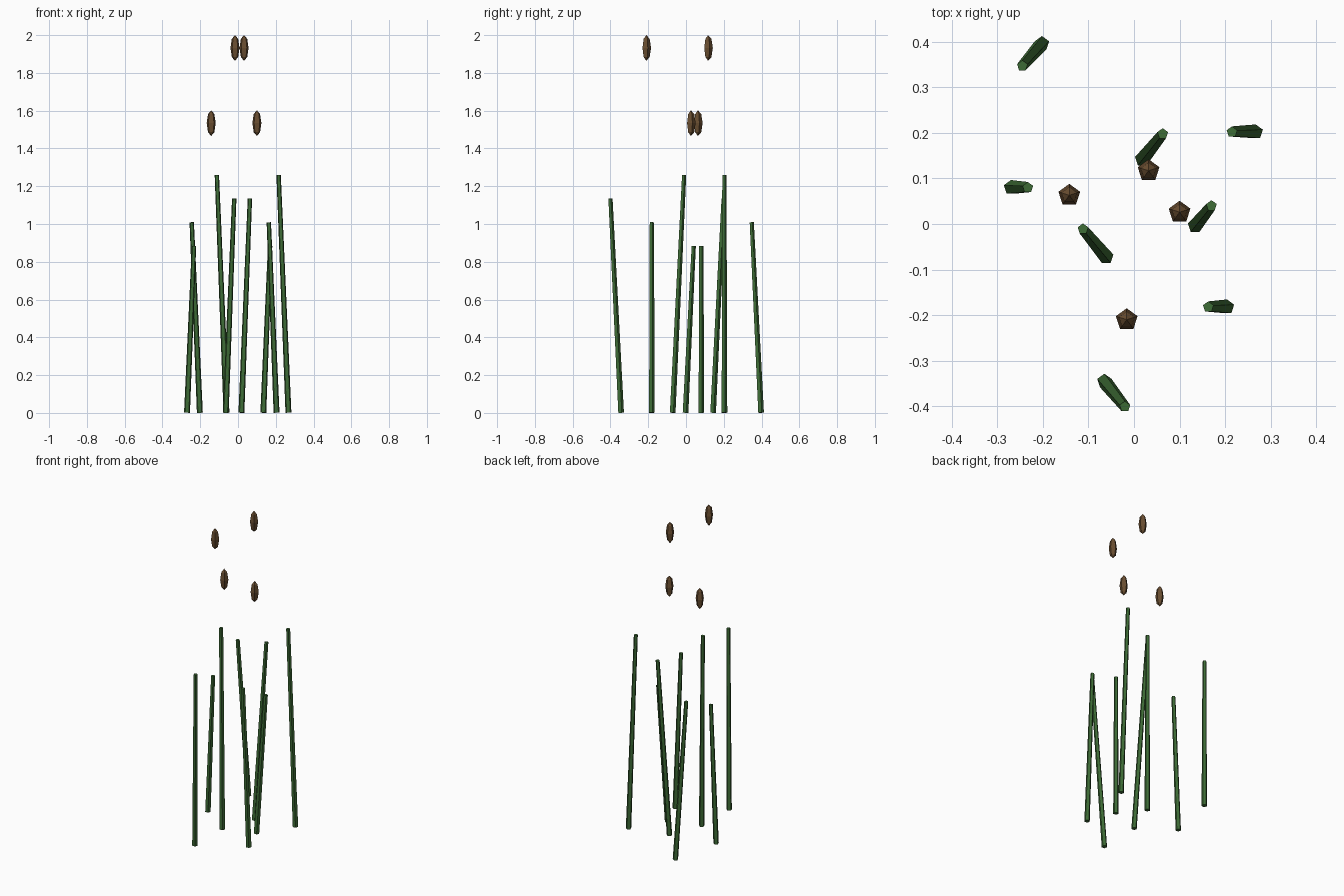
import bpy, bmesh
from math import sin, cos, pi
from mathutils import Vector, Matrix

if "Cube" in bpy.data.objects:
    bpy.data.objects.remove(bpy.data.objects["Cube"])

SIDES = 5


def material(name, rgb):
    m = bpy.data.materials.new(name)
    m.diffuse_color = (*rgb, 1)
    m.use_nodes = True
    m.node_tree.nodes["Principled BSDF"].inputs["Base Color"].default_value = m.diffuse_color
    return m


def make_object(name, bm, mat, location):
    bmesh.ops.recalc_face_normals(bm, faces=bm.faces)
    mesh = bpy.data.meshes.new(name)
    bm.to_mesh(mesh)
    bm.free()
    mesh.materials.append(mat)
    obj = bpy.data.objects.new(name, mesh)
    obj.location = location
    bpy.context.collection.objects.link(obj)
    return obj


def lathe(profile):
    """Five-sided solid from (radius, z) rings; zero radius makes a pole."""
    bm = bmesh.new()
    for r, z in profile:
        for i in range(SIDES):
            a = pi / 2 + 2 * pi * i / SIDES
            bm.verts.new((r * cos(a), r * sin(a), z))
    bm.verts.ensure_lookup_table()
    v = bm.verts
    for k in range(len(profile) - 1):
        for i in range(SIDES):
            j = (i + 1) % SIDES
            a, b = k * SIDES, (k + 1) * SIDES
            bm.faces.new((v[a + i], v[a + j], v[b + j], v[b + i]))
    for start in (0, (len(profile) - 1) * SIDES):
        if profile[start // SIDES][0] > 0:
            bm.faces.new([v[start + i] for i in range(SIDES)])
    bmesh.ops.remove_doubles(bm, verts=bm.verts[:], dist=1e-5)
    return bm


green = material("reed_green", (0.047, 0.147, 0.036))
brown = material("seed_brown", (0.14, 0.075, 0.03))

# Leaning tapered reeds: base x, base y, top x, top y, height
reeds = [
    (-0.202, 0.396, -0.245, 0.347, 1.01),
    (0.267, 0.202, 0.215, 0.202, 1.26),
    (-0.270, 0.080, -0.233, 0.080, 0.885),
    (0.018, 0.142, 0.063, 0.198, 1.135),
    (0.134, -0.004, 0.170, 0.040, 0.885),
    (-0.061, -0.072, -0.112, -0.011, 1.26),
    (0.204, -0.182, 0.163, -0.182, 1.01),
    (-0.065, -0.345, -0.020, -0.401, 1.135),
]
for n, (bx, by, tx, ty, h) in enumerate(reeds, 1):
    base, top = Vector((bx, by, 0.001)), Vector((tx, ty, h - 0.001))
    axis = top - base
    bm = lathe([(0.0165, 0), (0.0122, axis.length)])
    turn = Vector((0, 0, 1)).rotation_difference(axis.normalized())
    bmesh.ops.transform(bm, matrix=turn.to_matrix().to_4x4(), verts=bm.verts[:])
    make_object(f"reed_{n}", bm, green, base)

# Floating seed heads, stretched low-poly spheres
seeds = [
    (0.032, 0.117, 1.932),
    (-0.016, -0.210, 1.932),
    (-0.142, 0.063, 1.534),
    (0.100, 0.026, 1.534),
]
for n, pos in enumerate(seeds, 1):
    rings = [(0.025 * sin(pi * k / 4) if 0 < k < 4 else 0, -0.068 * cos(pi * k / 4))
             for k in range(5)]
    make_object(f"seed_head_{n}", lathe(rings), brown, pos)
